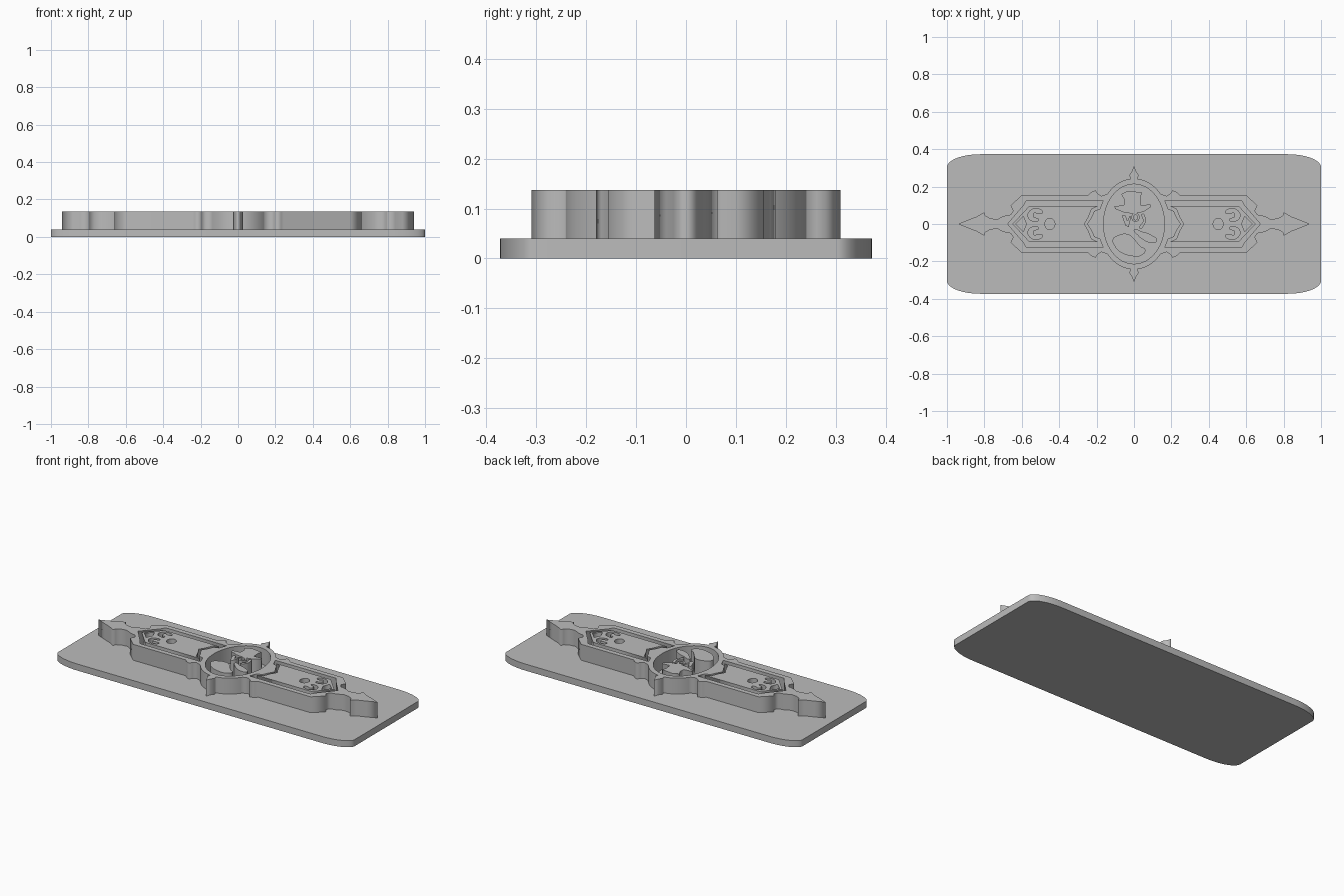
import bpy
from math import sin, cos, pi

if "Cube" in bpy.data.objects:
    bpy.data.objects.remove(bpy.data.objects["Cube"])

grey = bpy.data.materials.new("plain grey")
grey.use_nodes = True
COLOUR = (0.5, 0.5, 0.5, 1)
grey.diffuse_color = COLOUR
grey.node_tree.nodes["Principled BSDF"].inputs["Base Color"].default_value = COLOUR

BASE_TOP, TOP = 0.04, 0.137


def ellipse(cx, cy, rx, ry, start=0, end=2 * pi, n=64):
    """Points along an ellipse; a full turn leaves out the repeated last point."""
    count = n if end - start >= 2 * pi else n + 1
    return [(cx + rx * cos(start + (end - start) * i / n),
             cy + ry * sin(start + (end - start) * i / n)) for i in range(count)]


def flip(points, sx=1, sy=1):
    return [(x * sx, y * sy) for x, y in points]


def mirror_y(half):
    """Close a loop whose upper half runs between two points on the x axis."""
    return half + [p for p in flip(half, sy=-1)[::-1] if abs(p[1]) > 1e-6]


def mirror_both(quarter):
    """Close a loop from its first quarter, which runs from the x to the y axis."""
    upper = quarter + flip(quarter, sx=-1)[::-1][1:]
    return mirror_y(upper)


def plate(name, loops, z0, z1, curved=()):
    """Fill nested outlines (holes by nesting) and extrude them from z0 to z1."""
    curve = bpy.data.curves.new(name, "CURVE")
    curve.dimensions = "2D"
    curve.fill_mode = "BOTH"
    curve.extrude = (z1 - z0) / 2
    for loop in loops:
        spline = curve.splines.new("POLY")
        spline.points.add(len(loop) - 1)
        for point, (x, y) in zip(spline.points, loop):
            point.co = (x, y, 0, 1)
        spline.use_cyclic_u = True
    for loop in curved:
        spline = curve.splines.new("BEZIER")
        spline.resolution_u = 6
        spline.bezier_points.add(len(loop) - 1)
        for point, (x, y) in zip(spline.bezier_points, loop):
            point.co = (x, y, 0)
            point.handle_left_type = point.handle_right_type = "AUTO"
        spline.use_cyclic_u = True
    temp = bpy.data.objects.new(name + " outline", curve)
    bpy.context.collection.objects.link(temp)
    bpy.context.view_layer.update()
    graph = bpy.context.evaluated_depsgraph_get()
    mesh = bpy.data.meshes.new_from_object(temp.evaluated_get(graph))
    bpy.data.objects.remove(temp)
    mesh.name = name
    mesh.materials.clear()
    mesh.materials.append(grey)
    obj = bpy.data.objects.new(name, mesh)
    obj.location.z = (z0 + z1) / 2
    bpy.context.collection.objects.link(obj)
    return obj


# Base plate with long, shallow rounded corners
corner = ellipse(0.82, 0.303, 0.18, 0.07, 0, pi / 2, 16)
base_quarter = corner
base = base_quarter + flip(corner, sx=-1)[::-1]
plate("base_plate", [base + flip(base, sy=-1)[::-1]], 0, BASE_TOP)

# Ornamental frame: pointed finials, side wings, oval ring and spikes
finial = [(0.94, 0), (0.88, 0.025), (0.84, 0.04), (0.80, 0.063), (0.795, 0.045),
          (0.77, 0.03), (0.73, 0.025), (0.70, 0.042), (0.66, 0.05), (0.645, 0.07),
          (0.66, 0.098), (0.6, 0.155)]
corner_spike = [(0.245, 0.155), (0.23, 0.17), (0.205, 0.18), (0.195, 0.163), (0.175, 0.15)]
ring_arc = ellipse(0, 0, 0.19, 0.243, 0.72, 1.47, 16)
top_spike = [(0.025, 0.262), (0.012, 0.28), (0, 0.31)]
outline = mirror_both(finial + corner_spike + ring_arc + top_spike)

opening = mirror_y([(0.25, 0), (0.228, 0.035), (0.212, 0.07), (0.183, 0.08),
                    (0.165, 0.125), (0.575, 0.125), (0.59, 0.1), (0.675, 0)])
plate("frame", [outline, ellipse(0, 0, 0.163, 0.213),
                opening, flip(opening, sx=-1)], BASE_TOP, TOP)

# Raised wing panels pierced by a dot, an arrow and two scrolls
panel = mirror_y([(0.265, 0), (0.243, 0.038), (0.226, 0.08), (0.195, 0.095),
                  (0.56, 0.095), (0.575, 0.08), (0.65, 0)])
arrow = mirror_y([(0.575, 0), (0.592, 0.04), (0.632, 0)])
scroll = [(0.49, 0.062), (0.525, 0.082), (0.56, 0.065), (0.565, 0.035), (0.54, 0.016),
          (0.51, 0.022), (0.538, 0.038), (0.535, 0.06), (0.51, 0.055)]
for name, side in (("left_panel", 1), ("right_panel", -1)):
    loops = [panel, arrow, ellipse(0.45, 0, 0.027, 0.03, n=24)]
    plate(name, [flip(p, sx=side) for p in loops], BASE_TOP, TOP,
          curved=[flip(scroll, side, sy) for sy in (1, -1)])

# Bird portrait inside the oval
plate("hat", [[(-0.068, 0.16), (-0.03, 0.178), (0.042, 0.168), (0.035, 0.14), (0.038, 0.1),
               (0.088, 0.105), (0.09, 0.09), (0.05, 0.065), (0, 0.055), (-0.05, 0.06),
               (-0.1, 0.08), (-0.105, 0.095), (-0.055, 0.1), (-0.052, 0.13)]], BASE_TOP, TOP)
plate("monocle", [ellipse(0.008, 0.035, 0.022, 0.024, n=24),
                  ellipse(0.008, 0.035, 0.012, 0.013, n=24)], BASE_TOP, TOP)
plate("beak", [[(-0.065, 0.045), (-0.045, 0.045), (-0.035, 0.015), (-0.025, 0.04),
                (-0.015, 0.04), (-0.028, -0.015), (-0.045, -0.01)]], BASE_TOP, TOP)
plate("head_back", [], BASE_TOP, TOP,
      curved=[[(0.045, 0.055), (0.062, 0.03), (0.055, -0.005), (0.03, -0.025), (0.048, 0.015)]])
plate("collar", [], BASE_TOP, TOP,
      curved=[[(0, -0.03), (0.04, -0.04), (0.085, -0.055), (0.122, -0.09),
               (0.09, -0.1), (0.05, -0.085), (0.02, -0.06)]])
plate("chest", [], BASE_TOP, TOP,
      curved=[[(-0.115, -0.085), (-0.085, -0.06), (-0.03, -0.055), (0.005, -0.085),
               (0.035, -0.12), (0.06, -0.135), (0.045, -0.165), (-0.02, -0.17),
               (-0.08, -0.145), (-0.105, -0.115)]])
